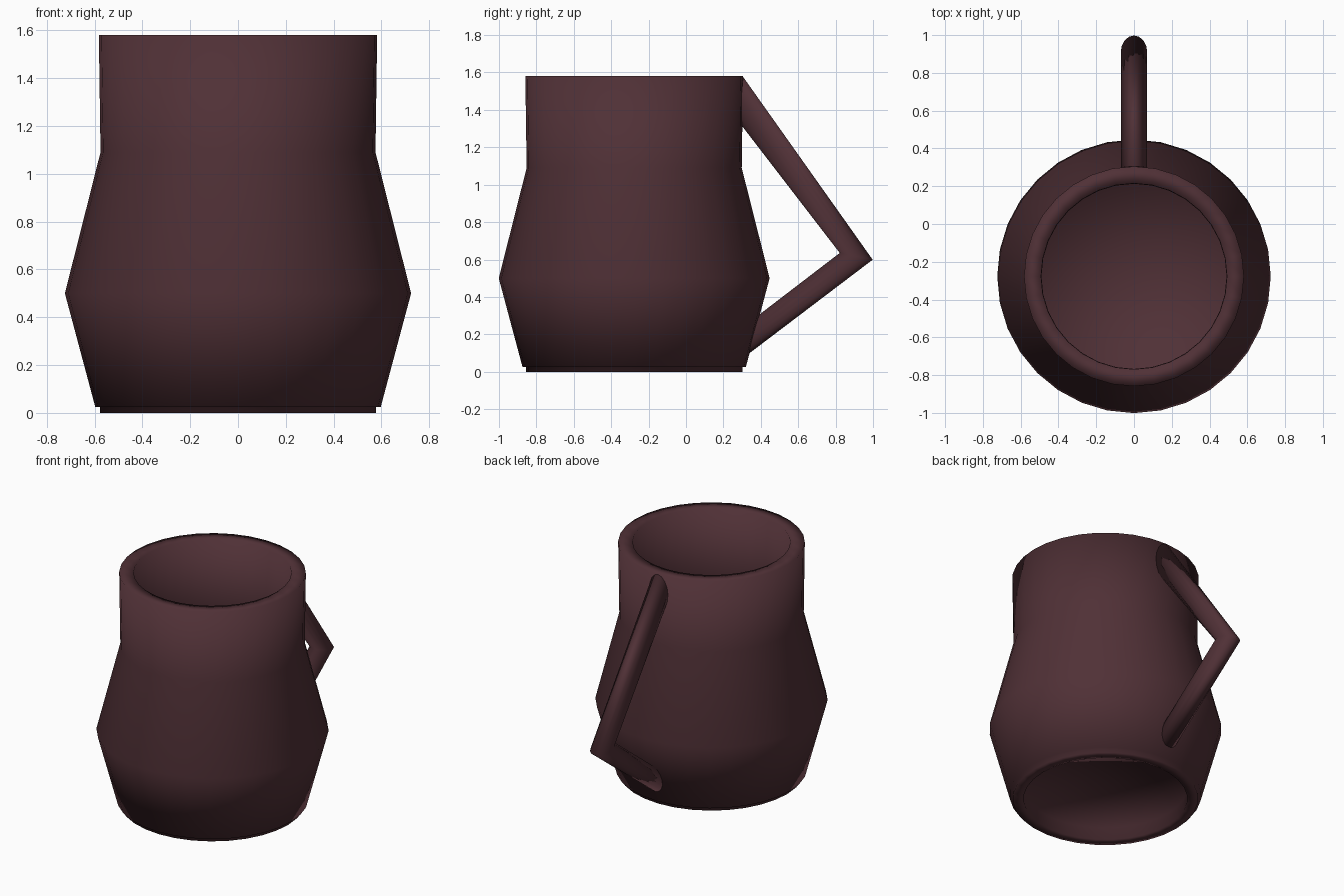
import bpy, bmesh, math
from mathutils import Vector

if "Cube" in bpy.data.objects:
    bpy.data.objects.remove(bpy.data.objects["Cube"])

CENTER_Y = -0.277
mat = bpy.data.materials.new("dark_maroon")
mat.diffuse_color = (0.08, 0.03, 0.037, 1)
mat.use_nodes = True
mat.node_tree.nodes["Principled BSDF"].inputs["Base Color"].default_value = mat.diffuse_color


def finish(bm, name, location=(0, 0, 0)):
    bmesh.ops.recalc_face_normals(bm, faces=bm.faces)
    for f in bm.faces:
        f.smooth = True
    mesh = bpy.data.meshes.new(name)
    bm.to_mesh(mesh)
    bm.free()
    mesh.materials.append(mat)
    obj = bpy.data.objects.new(name, mesh)
    obj.location = location
    bpy.context.collection.objects.link(obj)
    return obj


def lathe(name, profile, segments, location):
    bm = bmesh.new()
    verts = [bm.verts.new((r, 0, z)) for r, z in profile]
    edges = [bm.edges.new(p) for p in zip(verts, verts[1:])]
    bmesh.ops.spin(bm, geom=verts + edges, cent=(0, 0, 0), axis=(0, 0, 1),
                   angle=math.tau, steps=segments, use_duplicate=False)
    bmesh.ops.remove_doubles(bm, verts=bm.verts, dist=1e-4)
    return finish(bm, name, location)


def tube(name, sections, rx, sides):
    # each section: centre (y, z) and half-axis (y, z) in the side plane
    bm = bmesh.new()
    rings = []
    for (cy, cz), (hy, hz) in sections:
        ring = []
        for i in range(sides):
            a = math.tau * i / sides
            c, s = math.cos(a), math.sin(a)
            ring.append(bm.verts.new(Vector((rx * s, cy + hy * c, cz + hz * c))))
        rings.append(ring)
    for a, b in zip(rings, rings[1:]):
        for i in range(sides):
            j = (i + 1) % sides
            bm.faces.new((a[i], a[j], b[j], b[i]))
    bm.faces.new(rings[0])
    bm.faces.new(rings[-1])
    return finish(bm, name)


# Mug body: recessed underside, foot ring, faceted belly, neck, rim, inside
lathe("mug_body", [
    (0, 0.085), (0.51, 0.085), (0.51, 0.0), (0.578, 0.0), (0.578, 0.025),
    (0.597, 0.025), (0.724, 0.5), (0.575, 1.09), (0.582, 1.58),
    (0.492, 1.58), (0.49, 1.09), (0.637, 0.5), (0.545, 0.165), (0, 0.165),
], 32, (0, CENTER_Y, 0))

# Angular handle: upper joint, elbow, lower joint
tube("handle", [
    ((0.295, 1.455), (0.01, 0.122)),
    ((0.91, 0.617), (0.088, -0.018)),
    ((0.31, 0.16), (0.0, -0.083)),
], 0.07, 16)

# The half-axes must stay on the outer side along the whole handle
